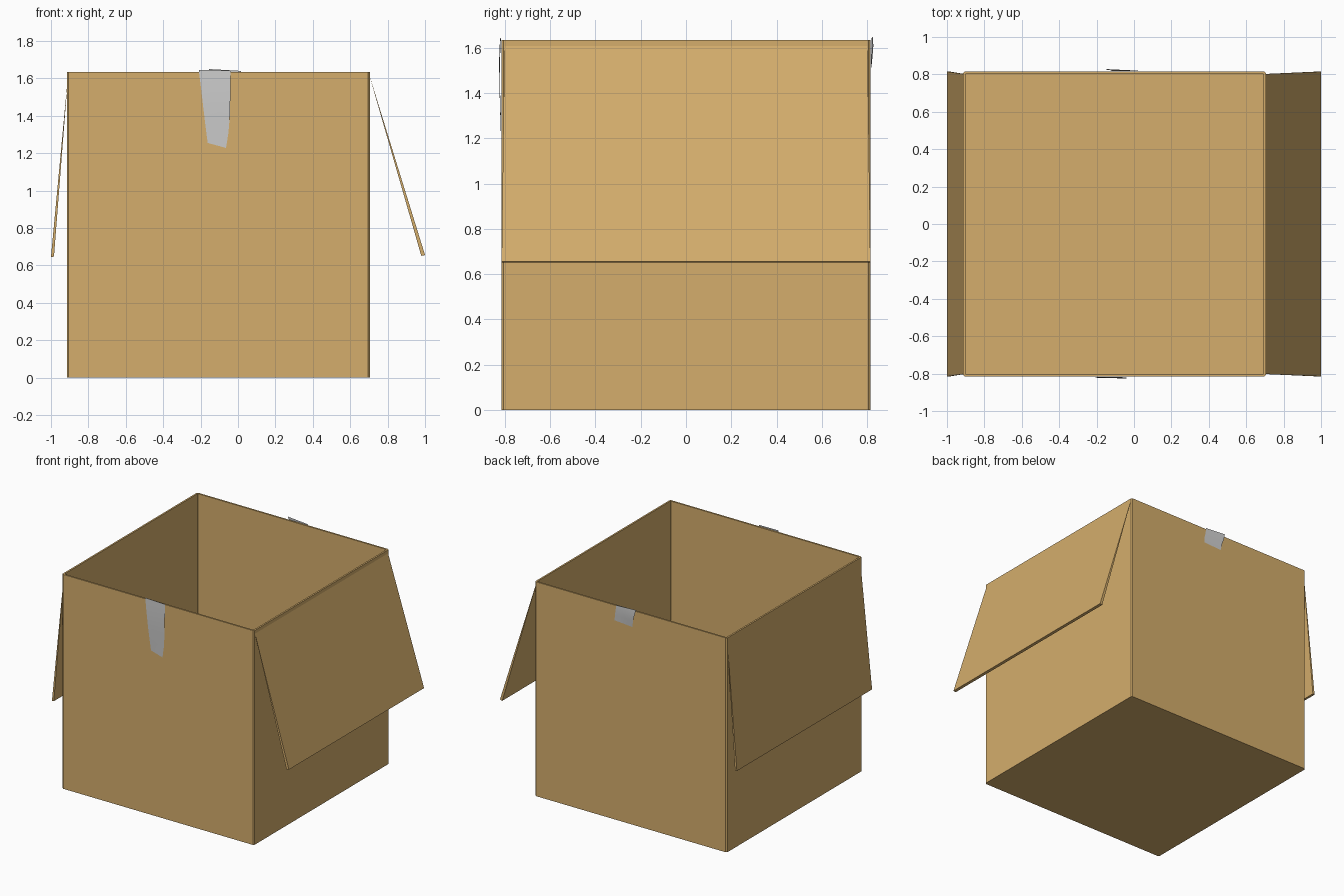
import bpy

if "Cube" in bpy.data.objects:
    bpy.data.objects.remove(bpy.data.objects["Cube"])

X0, X1, Y, H, T = -0.915, 0.705, 0.815, 1.635, 0.013

card = bpy.data.materials.new("cardboard")
card.diffuse_color = (0.66, 0.42, 0.15, 1)
card.use_nodes = True
card.node_tree.nodes["Principled BSDF"].inputs["Base Color"].default_value = card.diffuse_color


def make(name, verts, faces, mat=None):
    me = bpy.data.meshes.new(name)
    me.from_pydata(verts, [], faces)
    me.update()
    ob = bpy.data.objects.new(name, me)
    bpy.context.collection.objects.link(ob)
    if mat:
        me.materials.append(mat)
    return ob


def ring(inset, chamfer, z):
    # Rectangle with cut corners, counter-clockwise
    a, b, d, c = X0 + inset, X1 - inset, Y - inset, chamfer
    return [(a + c, -d, z), (b - c, -d, z), (b, -d + c, z), (b, d - c, z),
            (b - c, d, z), (a + c, d, z), (a, d - c, z), (a, -d + c, z)]


# Open box: outside, rim, inside and floor
rings = [ring(0, 0.009, 0), ring(0, 0.009, H), ring(T, 0.002, H), ring(T, 0.002, T)]
verts = [v for r in rings for v in r]
faces = [tuple(range(7, -1, -1)), tuple(range(24, 32))]
for k in range(3):
    for i in range(8):
        j = (i + 1) % 8
        faces.append((k * 8 + i, k * 8 + j, k * 8 + 8 + j, k * 8 + 8 + i))
make("box_body", verts, faces, card)


# Hanging flaps: thin wedges hinged on the rim, thicker at the free edge
def flap(name, hinge_x, tip_in, tip_out):
    profile = [(hinge_x, H, Y - T), (tip_out[0], tip_out[1], Y), (tip_in[0], tip_in[1], Y)]
    verts = [(x, s * y, z) for s in (-1, 1) for x, z, y in profile]
    faces = [(0, 1, 2), (5, 4, 3), (0, 3, 4, 1), (1, 4, 5, 2), (2, 5, 3, 0)]
    if hinge_x > 0:
        return make(name, verts, [f[::-1] for f in faces], card)
    return make(name, verts, faces, card)


flap("left_flap", X0 + 0.008, (-0.984, 0.647), (-1.0, 0.645))
flap("right_flap", X1 - 0.008, (0.980, 0.651), (1.0, 0.655))


# Loose tape strips: rows of (left x, right x, y left, y right, z left, z right)
def tape(name, rows):
    verts = []
    for xl, xr, yl, yr, zl, zr in rows:
        for k in range(4):
            t = k / 3
            verts.append((xl + (xr - xl) * t, yl + (yr - yl) * t, zl + (zr - zl) * t))
    faces = [(4 * i + k, 4 * i + k + 4, 4 * i + k + 5, 4 * i + k + 1)
             for i in range(len(rows) - 1) for k in range(3)]
    ob = make(name, verts, faces)
    for p in ob.data.polygons:
        p.use_smooth = True
    return ob


tape("front_tape", [(-0.21, -0.04, -0.818, -0.822, 1.645, 1.641),
                    (-0.198, -0.040, -0.822, -0.826, 1.55, 1.54),
                    (-0.184, -0.043, -0.822, -0.824, 1.43, 1.41),
                    (-0.172, -0.051, -0.819, -0.821, 1.33, 1.31),
                    (-0.162, -0.064, -0.817, -0.819, 1.255, 1.228)])
tape("back_tape", [(0.015, -0.155, 0.819, 0.825, 1.640, 1.650),
                   (0.020, -0.145, 0.820, 0.828, 1.60, 1.61),
                   (0.028, -0.13, 0.818, 0.824, 1.56, 1.56),
                   (0.03, -0.12, 0.817, 0.819, 1.52, 1.51)])
